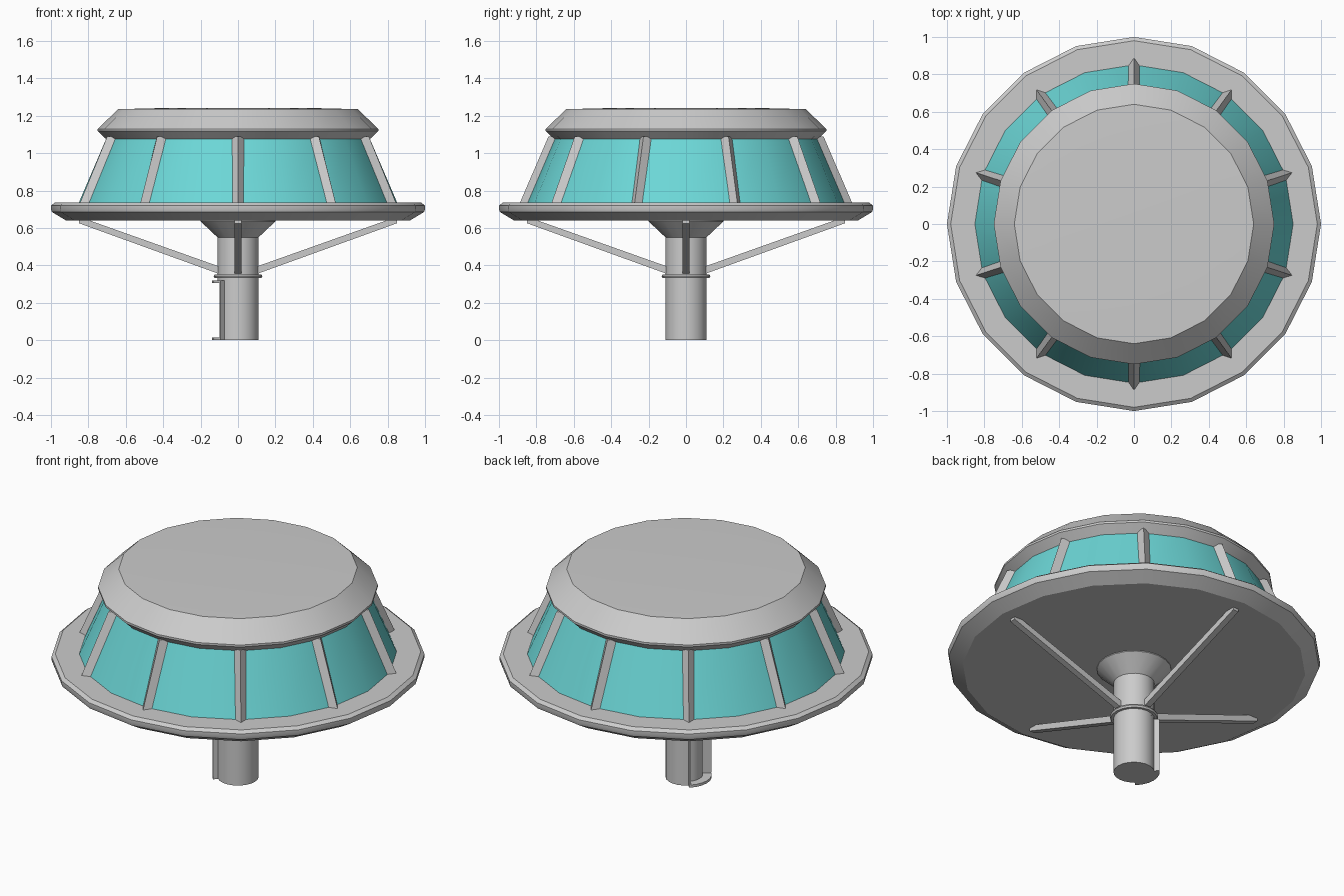
import bpy, bmesh
from math import sin, cos, radians, pi
from mathutils import Vector

if "Cube" in bpy.data.objects:
    bpy.data.objects.remove(bpy.data.objects["Cube"])

SIDES = 20


def finish(name, bm, angle=30, mat=None):
    bmesh.ops.recalc_face_normals(bm, faces=bm.faces)
    me = bpy.data.meshes.new(name)
    bm.to_mesh(me)
    bm.free()
    ob = bpy.data.objects.new(name, me)
    bpy.context.collection.objects.link(ob)
    if mat:
        me.materials.append(mat)
    if angle:
        bpy.ops.object.select_all(action='DESELECT')
        ob.select_set(True)
        bpy.context.view_layer.objects.active = ob
        bpy.ops.object.shade_smooth_by_angle(angle=radians(angle))
    return ob


def revolve(name, profile, cap=True, mat=None):
    """Turn a list of (radius, z) points about the z axis."""
    bm = bmesh.new()
    rings = [[bm.verts.new((r * cos(2 * pi * i / SIDES), r * sin(2 * pi * i / SIDES), z))
              for i in range(SIDES)] for r, z in profile]
    for a, b in zip(rings, rings[1:]):
        for i in range(SIDES):
            j = (i + 1) % SIDES
            bm.faces.new((a[i], a[j], b[j], b[i]))
    if cap:
        bm.faces.new(rings[0])
        bm.faces.new(rings[-1])
    return finish(name, bm, 30, mat)


def prism(name, outline, z0, z1):
    """Extrude a flat outline upward."""
    bm = bmesh.new()
    face = bm.faces.new([bm.verts.new((x, y, z0)) for x, y in outline])
    ext = bmesh.ops.extrude_face_region(bm, geom=[face], use_keep_orig=True)
    top = [v for v in ext['geom'] if isinstance(v, bmesh.types.BMVert)]
    bmesh.ops.translate(bm, verts=top, vec=(0, 0, z1 - z0))
    return finish(name, bm)


def arc(r, a0, a1, n):
    return [(r * cos(radians(a0 + (a1 - a0) * i / n)),
             r * sin(radians(a0 + (a1 - a0) * i / n))) for i in range(n + 1)]


def beam(name, start, end, angle):
    """Loft between two matching (radius, sideways, z) sections, turned to an angle."""
    bm = bmesh.new()
    c, s = cos(angle), sin(angle)
    a, b = [[bm.verts.new((r * c - t * s, r * s + t * c, z)) for r, t, z in sec]
            for sec in (start, end)]
    n = len(a)
    for i in range(n):
        bm.faces.new((a[i], a[(i + 1) % n], b[(i + 1) % n], b[i]))
    bm.faces.new(a)
    bm.faces.new(b)
    return finish(name, bm, 0)


glass = bpy.data.materials.new("teal_glass")
glass.diffuse_color = (0.15, 0.68, 0.68, 1)
glass.use_nodes = True
glass.node_tree.nodes["Principled BSDF"].inputs["Base Color"].default_value = glass.diffuse_color

# Platform, window band and roof
revolve("platform", [(0.92, 0.64), (0.995, 0.685), (1.0, 0.70), (1.0, 0.72),
                     (0.98, 0.735)])
revolve("window_band", [(0.853, 0.73), (0.695, 1.10)], cap=False, mat=glass)
revolve("roof", [(0.70, 1.07), (0.75, 1.118), (0.75, 1.13), (0.64, 1.235), (0.44, 1.24)])

# Ridged mullions between the windows
for i in range(10):
    low = [(0.84, -0.035, 0.73), (0.89, 0, 0.73), (0.84, 0.035, 0.73), (0.80, 0, 0.73)]
    high = [(0.69, -0.035, 1.09), (0.735, 0, 1.09), (0.69, 0.035, 1.09), (0.65, 0, 1.09)]
    beam(f"mullion_{i}", low, high, radians(18 + 36 * i))

# Column: upper part with flare, collar, and lower part with a door recess
revolve("upper_column", [(0.11, 0.32), (0.11, 0.55), (0.20, 0.635), (0.20, 0.645)])
revolve("collar", [(0.11, 0.332), (0.125, 0.332), (0.13, 0.342), (0.125, 0.352), (0.11, 0.352)])
prism("lower_column", arc(0.11, -135, 135, 16) + arc(0.09, 135, 225, 6), 0, 0.32)

# Door frame on the left side: sill, lintel and posts
for part, z0, z1 in (("door_sill", 0, 0.015), ("door_lintel", 0.305, 0.32)):
    prism(part, arc(0.138, 132, 228, 6) + arc(0.088, 228, 132, 6), z0, z1)
for part, a in (("door_post_back", 132), ("door_post_front", 224)):
    prism(part, arc(0.138, a, a + 4, 1) + arc(0.10, a + 4, a, 1), 0.015, 0.305)

# Four diagonal braces from the column to the platform
for i in range(4):
    h = 0.018
    inner = [(0.09, -h, 0.35), (0.09, h, 0.35), (0.09, h, 0.39), (0.09, -h, 0.39)]
    outer = [(0.85, -h, 0.625), (0.85, h, 0.625), (0.85, h, 0.66), (0.85, -h, 0.66)]
    beam(f"brace_{i}", inner, outer, i * pi / 2)
